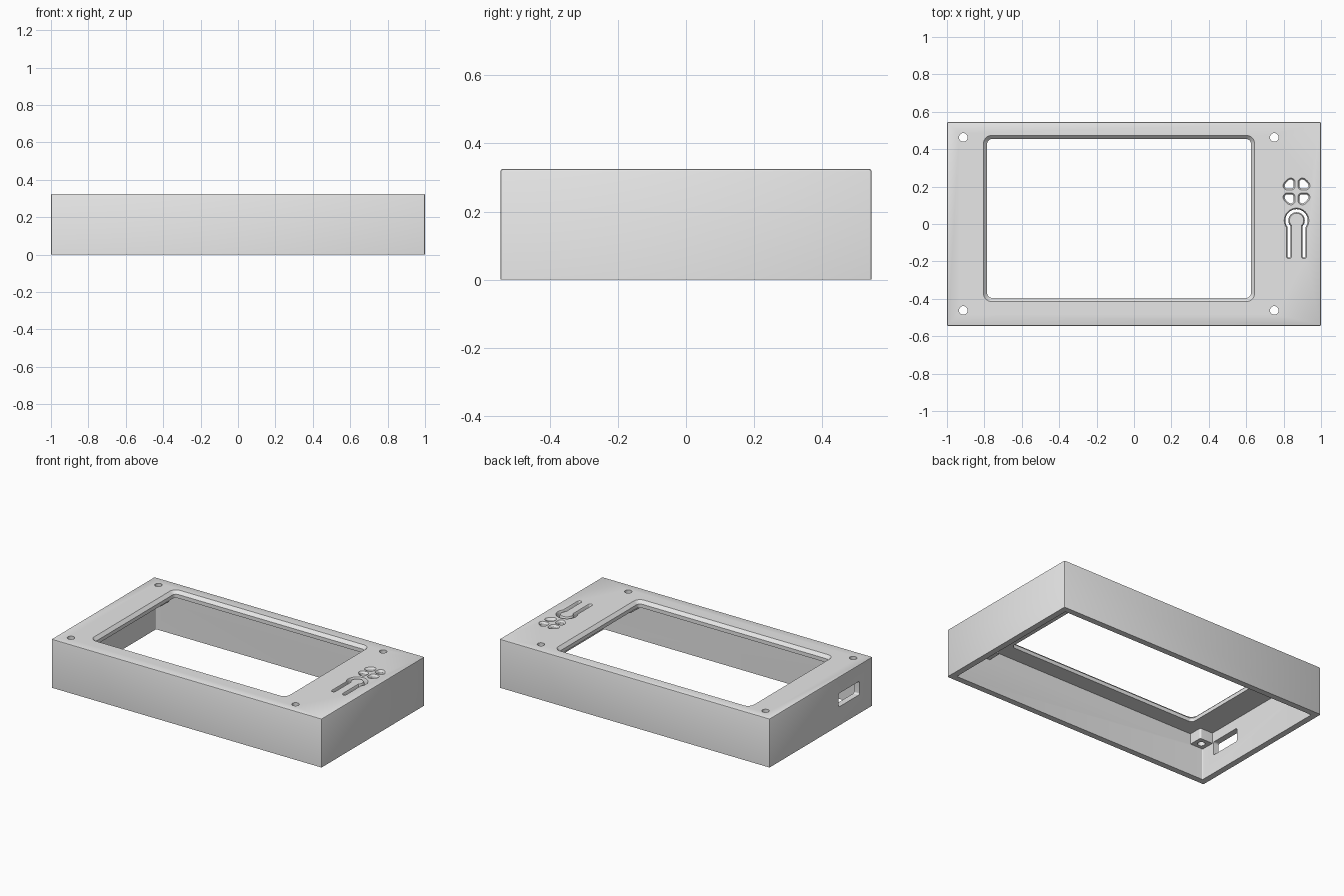
import bpy, bmesh
from math import sin, cos, pi, radians, sqrt, atan2

cube = bpy.data.objects.get("Cube")
if cube:
    bpy.data.objects.remove(cube)

grey = bpy.data.materials.new("light grey plastic")
grey.use_nodes = True
colour = (0.8, 0.8, 0.8, 1)
grey.diffuse_color = colour
grey.node_tree.nodes["Principled BSDF"].inputs["Base Color"].default_value = colour

L, W, H = 2.0, 1.09, 0.325      # outer size
WALL, PLATE = 0.04, 0.045       # side wall and top plate thickness
CEIL = H - PLATE
HOLES = [(x, y) for x in (-0.913, 0.75) for y in (-0.462, 0.463)]


def arc(cx, cy, r, a, b, n=8):
    return [(cx + r * cos(radians(a + (b - a) * i / n)),
             cy + r * sin(radians(a + (b - a) * i / n))) for i in range(n + 1)]


def rounded_rect(x0, x1, y0, y1, r):
    return (arc(x1 - r, y1 - r, r, 0, 90) + arc(x0 + r, y1 - r, r, 90, 180)
            + arc(x0 + r, y0 + r, r, 180, 270) + arc(x1 - r, y0 + r, r, 270, 360))


def quadrant(cx, cy, turn, gap, R, r):
    """Quarter disc with rounded corners."""
    c = gap + r
    d = sqrt((R - r) ** 2 - c * c)
    a = atan2(c, d) * 180 / pi
    pts = (arc(c, c, r, 180, 270) + arc(d, c, r, -90, a)
           + arc(0, 0, R, a, 90 - a)[1:-1] + arc(c, d, r, 90 - a, 180))
    s, k = sin(turn), cos(turn)
    return [(cx + x * k - y * s, cy + x * s + y * k) for x, y in pts]


def keyhole_slit(cx, cy, end, half, R=0.052, leg=0.04):
    """Band of constant width: two legs joined by a round head."""
    def side(o):
        rad, lx = R + o, leg + o
        a = atan2(-sqrt(rad * rad - lx * lx), lx) * 180 / pi
        return arc(cx, cy, rad, a, 180 - a, 32)
    right = arc(cx + leg, end, half, 180, 360)
    left = arc(cx - leg, end, half, 180, 360)
    return right + side(half) + left + side(-half)[::-1]


def loft(bm, levels, axis="z"):
    """Closed solid through matching outlines at rising heights."""
    rings = []
    for h, pts in levels:
        rings.append([bm.verts.new((u, v, h) if axis == "z" else (h, u, v))
                      for u, v in pts])
    for lo, hi in zip(rings, rings[1:]):
        for i in range(len(lo)):
            j = (i + 1) % len(lo)
            bm.faces.new((lo[i], lo[j], hi[j], hi[i]))
    bm.faces.new(rings[0][::-1])
    bm.faces.new(rings[-1])


def finish(name, bm):
    bmesh.ops.recalc_face_normals(bm, faces=bm.faces)
    mesh = bpy.data.meshes.new(name)
    bm.to_mesh(mesh)
    bm.free()
    mesh.materials.append(grey)
    obj = bpy.data.objects.new(name, mesh)
    bpy.context.collection.objects.link(obj)
    return obj


def solid(name, *lofts):
    bm = bmesh.new()
    for levels in lofts:
        loft(bm, levels)
    return finish(name, bm)


def chamfered(shape, w, depth):
    """Levels of an opening whose top rim flares outwards by w."""
    inner, outer = shape(w), shape(0)
    return [(CEIL - 0.05, inner), (H - depth, inner), (H, outer), (H + 0.05, outer)]


# Outer block, softened on the top and upright edges
bm = bmesh.new()
bmesh.ops.create_cube(bm, size=1)
for v in bm.verts:
    v.co = (v.co.x * L, v.co.y * W, (v.co.z + 0.5) * H)
edges = [e for e in bm.edges if max(v.co.z for v in e.verts) > 0.1]
bmesh.ops.bevel(bm, geom=edges, offset=0.007, segments=2, profile=0.5, affect="EDGES")
case = finish("enclosure_shell", bm)

# Hollow, open underneath
ix, iy = L / 2 - WALL, W / 2 - WALL
cavity = solid("cavity_cutter", [(z, rounded_rect(-ix, ix, -iy, iy, 0.006)) for z in (-0.1, CEIL)])

# Square screw bosses against the long walls
bosses = []
for x, y in HOLES:
    s = 1 if y > 0 else -1
    y0, y1 = sorted((y - s * 0.048, s * (iy + 0.015)))
    x0 = -ix - 0.015 if x < 0 else x - 0.048
    outline = rounded_rect(x0, x + 0.048, y0, y1, 0.012)
    bosses.append([(z, outline) for z in (0.21, CEIL + 0.015)])
boss = solid("screw_bosses", *bosses)

# Screen window, screw holes, quartered button grille and keyhole slit
cuts = [chamfered(lambda w: rounded_rect(-0.805 + w, 0.645 - w, -0.415 + w, 0.474 - w, 0.045 - w),
                  0.02, 0.02)]
for x, y in HOLES:
    cuts.append([(z, arc(x, y, 0.023, 0, 345, 23)) for z in (0.1, H + 0.05)])
for q in range(4):
    cuts.append(chamfered(lambda w: quadrant(0.869, 0.174, q * pi / 2, 0.007 + w, 0.081 - w, 0.024 - w),
                          0.008, 0.012))
cuts.append(chamfered(lambda w: keyhole_slit(0.869, 0.019, -0.172, 0.014 - w), 0.006, 0.012))
openings = solid("top_opening_cutter", *cuts)

# Connector slot through the right wall
bm = bmesh.new()
loft(bm, [(x, rounded_rect(-0.405, -0.185, 0.125, 0.215, 0.012)) for x in (-1.1, -0.9)], "x")
slot = finish("connector_slot_cutter", bm)

bpy.context.view_layer.objects.active = case
for tool, op in ((cavity, "DIFFERENCE"), (boss, "UNION"), (openings, "DIFFERENCE"), (slot, "DIFFERENCE")):
    mod = case.modifiers.new(tool.name, "BOOLEAN")
    mod.operation, mod.object, mod.solver = op, tool, "EXACT"
    bpy.ops.object.modifier_apply(modifier=mod.name)
    bpy.data.objects.remove(tool)

bpy.ops.object.select_all(action="DESELECT")
case.select_set(True)
bpy.ops.object.shade_smooth_by_angle(angle=radians(30))
